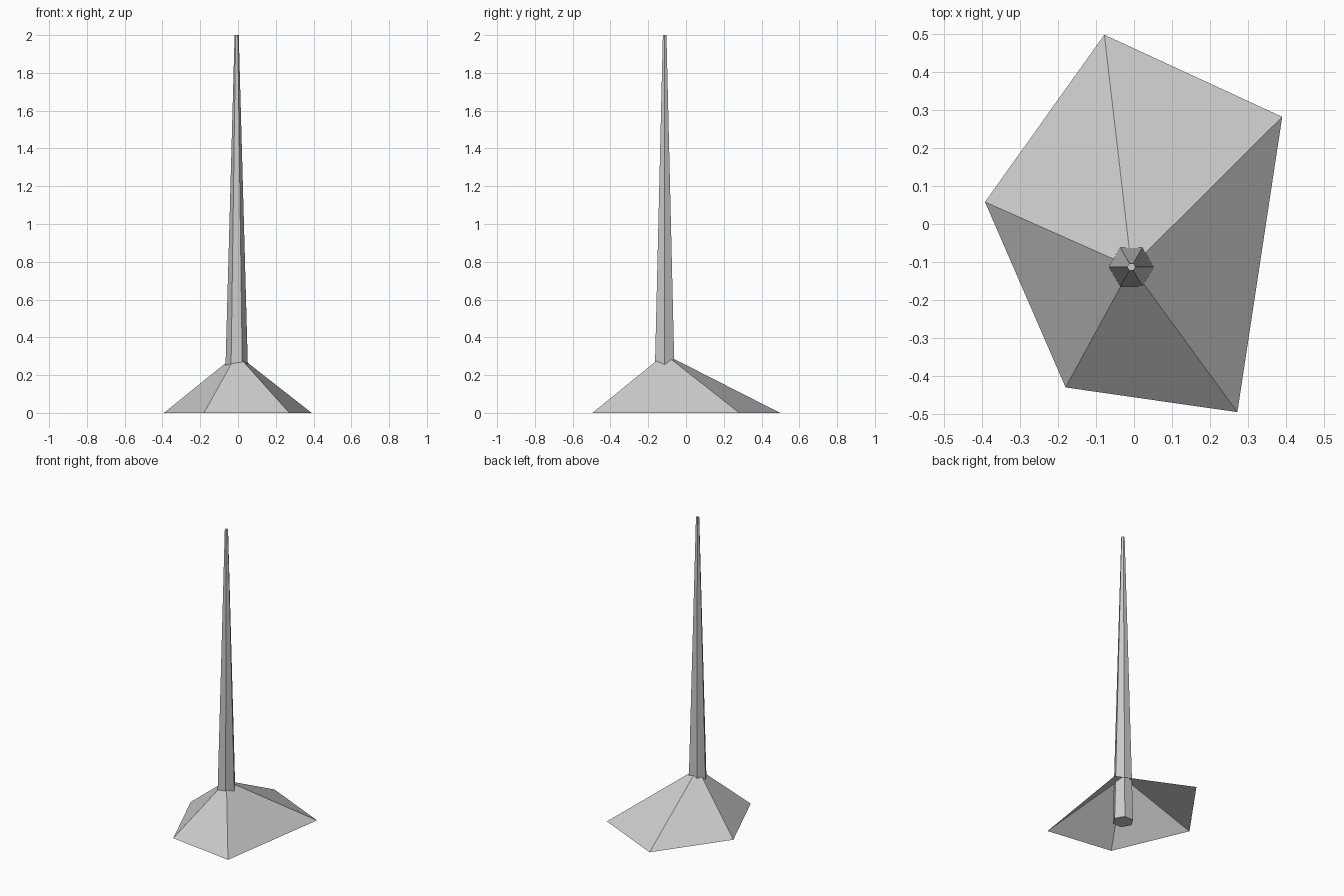
import bpy, bmesh
from math import cos, sin, pi

if "Cube" in bpy.data.objects:
    bpy.data.objects.remove(bpy.data.objects["Cube"])

AXIS = (-0.007, -0.113)


def make_object(name, build):
    bm = bmesh.new()
    build(bm)
    bmesh.ops.recalc_face_normals(bm, faces=bm.faces)
    mesh = bpy.data.meshes.new(name)
    bm.to_mesh(mesh)
    bm.free()
    obj = bpy.data.objects.new(name, mesh)
    bpy.context.collection.objects.link(obj)
    return obj


# Irregular five-sided mound, open underneath
def mound(bm):
    outline = [(0.39, 0.282), (-0.078, 0.498), (-0.392, 0.058),
               (-0.18, -0.43), (0.272, -0.495)]
    rim = [bm.verts.new((x, y, 0)) for x, y in outline]
    apex = bm.verts.new((*AXIS, 0.311))
    for a, b in zip(rim, rim[1:] + rim[:1]):
        bm.faces.new((a, b, apex))


# Tapered six-sided spike with capped ends
def spike(bm):
    rings = []
    for r, z in ((0.066, 0), (0.011, 2)):
        rings.append([bm.verts.new((AXIS[0] + r * cos(i * pi / 3),
                                    AXIS[1] + r * sin(i * pi / 3), z))
                      for i in range(6)])
    low, high = rings
    for i in range(6):
        j = (i + 1) % 6
        bm.faces.new((low[i], low[j], high[j], high[i]))
    bm.faces.new(low[::-1])
    bm.faces.new(high)


make_object("mound", mound)
make_object("spike", spike)
